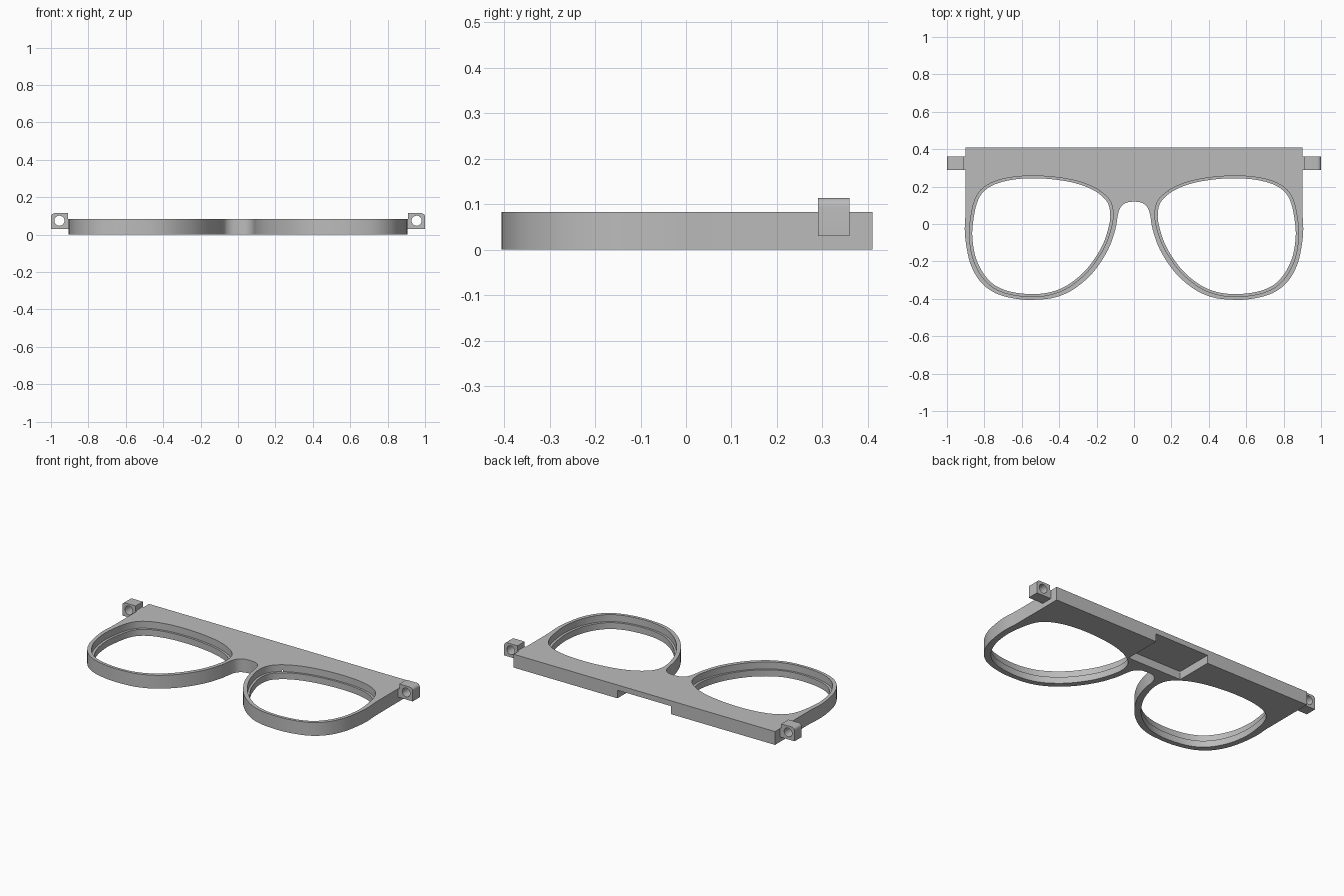
import bpy, bmesh, math
from mathutils import Vector

if "Cube" in bpy.data.objects:
    bpy.data.objects.remove(bpy.data.objects["Cube"], do_unlink=True)

grey = bpy.data.materials.new("plain_grey")
grey.use_nodes = True
grey.diffuse_color = (0.5, 0.5, 0.5, 1)
grey.node_tree.nodes["Principled BSDF"].inputs["Base Color"].default_value = (0.5, 0.5, 0.5, 1)


def smooth_path(pts, steps=5, closed=False):
    """Catmull-Rom curve through 2D points."""
    n = len(pts)
    p = [Vector(q) for q in pts]
    at = (lambda i: p[i % n]) if closed else (lambda i: p[max(0, min(n - 1, i))])
    out = []
    for i in range(n if closed else n - 1):
        a, b, c, d = at(i - 1), at(i), at(i + 1), at(i + 2)
        for k in range(steps):
            t = k / steps
            out.append(0.5 * (2 * b + (c - a) * t + (2 * a - 5 * b + 4 * c - d) * t ** 2
                              + (3 * b - a - 3 * c + d) * t ** 3))
    if not closed:
        out.append(p[-1])
    return out


def prism(name, pts, lo, hi, axis="z"):
    """Extrude a 2D outline from lo to hi along z or y."""
    place = (lambda q, h: (q[0], q[1], h)) if axis == "z" else (lambda q, h: (q[0], h, q[1]))
    bm = bmesh.new()
    face = bm.faces.new([bm.verts.new(place(q, lo)) for q in pts])
    ext = bmesh.ops.extrude_face_region(bm, geom=[face])
    shift = Vector((0, 0, hi - lo)) if axis == "z" else Vector((0, hi - lo, 0))
    bmesh.ops.translate(bm, vec=shift, verts=[v for v in ext["geom"] if isinstance(v, bmesh.types.BMVert)])
    bmesh.ops.recalc_face_normals(bm, faces=bm.faces)
    mesh = bpy.data.meshes.new(name)
    bm.to_mesh(mesh)
    bm.free()
    mesh.materials.append(grey)
    obj = bpy.data.objects.new(name, mesh)
    bpy.context.collection.objects.link(obj)
    return obj


def activate(obj):
    bpy.ops.object.select_all(action="DESELECT")
    obj.select_set(True)
    bpy.context.view_layer.objects.active = obj


def cut(obj, cutter):
    activate(obj)
    mod = obj.modifiers.new("cut", "BOOLEAN")
    mod.operation, mod.solver, mod.object = "DIFFERENCE", "EXACT", cutter
    bpy.ops.object.modifier_apply(modifier=mod.name)
    bpy.data.objects.remove(cutter, do_unlink=True)


def finish(obj):
    activate(obj)
    bpy.ops.object.shade_smooth_by_angle(angle=math.radians(30))


def circle(cx, cy, r, n=32):
    return [(cx + r * math.cos(math.tau * i / n), cy + r * math.sin(math.tau * i / n)) for i in range(n)]


# Frame outline: straight brow corner, rounded rim, nose arch
THICK = 0.083
rim = smooth_path([(.9, .06), (.905, -.03), (.896, -.12), (.872, -.22), (.82, -.31), (.74, -.37),
                   (.63, -.4), (.53, -.405), (.42, -.392), (.32, -.347), (.22, -.26), (.14, -.14),
                   (.1, -.03), (.086, .05), (.07, .092), (.04, .114), (0, .12)])
half = [Vector((.9, .41))] + rim
outline = half + [Vector((-q.x, q.y)) for q in reversed(half[:-1])]
frame = prism("spectacle_frame", outline, 0, THICK)

# Lens openings: wide upper recess over a narrower through hole
lens = smooth_path([(.54, .257), (.65, .25), (.75, .225), (.82, .18), (.857, .11), (.877, 0),
                    (.879, -.08), (.862, -.18), (.82, -.27), (.755, -.338), (.66, -.376), (.53, -.388),
                    (.42, -.37), (.33, -.325), (.24, -.245), (.162, -.13), (.122, -.02), (.112, .06),
                    (.132, .13), (.2, .188), (.3, .228), (.42, .25)], closed=True)
centre = Vector((.495, -.06))
for s in (1, -1):
    for scale, low in ((1, .04), (.96, -.1)):
        pts = [centre + (q - centre) * scale for q in lens]
        cut(frame, prism("lens_cutter", [(s * q.x, q.y) for q in pts], low, .2))

# Rectangular pocket under the middle of the brow
cut(frame, prism("pocket_cutter", [(-.185, .175), (.185, .175), (.185, .5), (-.185, .5)], -.1, .05))
finish(frame)

# Pierced hinge lugs with a rounded outer top corner
for s, side in ((1, "left"), (-1, "right")):
    corner = [(.98 + .02 * math.cos(a), .094 + .02 * math.sin(a))
              for a in (math.pi / 2 * i / 6 for i in range(7))]
    profile = [(.895, .03), (1, .03)] + corner + [(.908, .114), (.908, .083), (.895, .083)]
    lug = prism(side + "_hinge_lug", [(s * x, z) for x, z in profile], .29, .36, "y")
    cut(lug, prism("pin_cutter", circle(s * .955, .074, .027), .2, .5, "y"))
    finish(lug)
